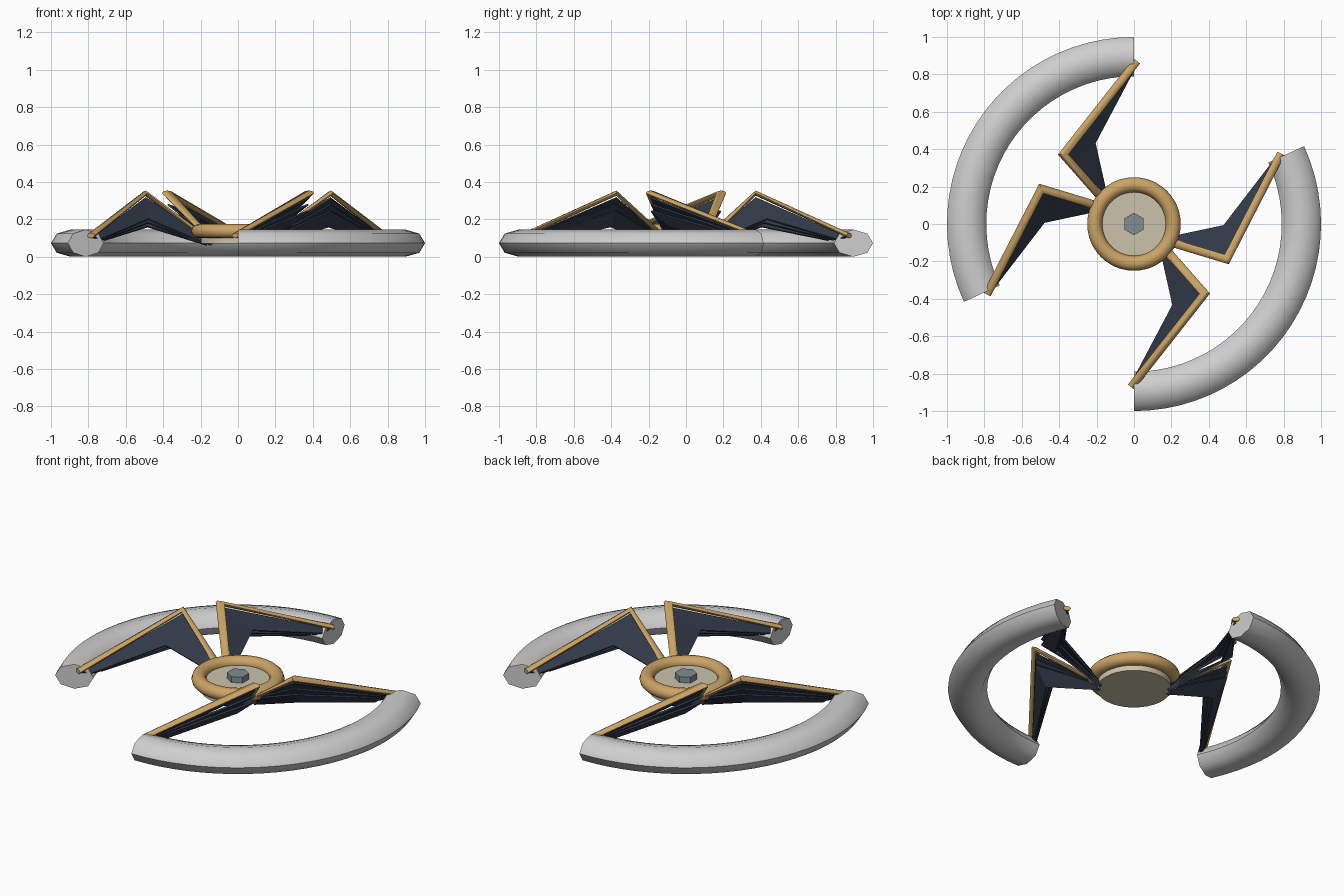
import bpy, bmesh, math
from mathutils import Vector, Matrix

if "Cube" in bpy.data.objects:
    bpy.data.objects.remove(bpy.data.objects["Cube"])


def material(name, rgb):
    m = bpy.data.materials.new(name)
    m.use_nodes = True
    m.diffuse_color = (*rgb, 1)
    m.node_tree.nodes["Principled BSDF"].inputs["Base Color"].default_value = (*rgb, 1)
    return m


GREY = material("light grey", (0.62, 0.62, 0.62))
GOLD = material("gold", (0.60, 0.37, 0.13))
NAVY = material("dark navy", (0.030, 0.042, 0.065))
CREAM = material("cream", (0.60, 0.54, 0.40))
STEEL = material("blue grey", (0.22, 0.27, 0.29))


def finish(bm, name, mat, smooth=None):
    bmesh.ops.recalc_face_normals(bm, faces=bm.faces)
    mesh = bpy.data.meshes.new(name)
    bm.to_mesh(mesh)
    bm.free()
    ob = bpy.data.objects.new(name, mesh)
    bpy.context.collection.objects.link(ob)
    mesh.materials.append(mat)
    if smooth:
        bpy.context.view_layer.objects.active = ob
        ob.select_set(True)
        bpy.ops.object.shade_smooth_by_angle(angle=math.radians(smooth))
        ob.select_set(False)
    return ob


def sweep(bm, path, sides, half_w, half_h, closed=False):
    """Sweep an upright ellipse along (centre, horizontal side vector) pairs."""
    rings = []
    for centre, side in path:
        ring = []
        for i in range(sides):
            a = math.tau * i / sides
            ring.append(bm.verts.new(centre + side * half_w * math.cos(a)
                                     + Vector((0, 0, half_h * math.sin(a)))))
        rings.append(ring)
    pairs = list(zip(rings, rings[1:]))
    if closed:
        pairs.append((rings[-1], rings[0]))
    else:
        bm.faces.new(rings[0])
        bm.faces.new(rings[-1])
    for a, b in pairs:
        for i in range(sides):
            j = (i + 1) % sides
            bm.faces.new((a[i], a[j], b[j], b[i]))


def arc(radius, z, start, end, steps):
    path = []
    for i in range(steps):
        a = start + (end - start) * i / (steps - 1)
        d = Vector((math.cos(a), math.sin(a), 0))
        path.append((d * radius + Vector((0, 0, z)), d))
    return path


def cylinder(name, mat, radius, z0, z1, sides, smooth=None):
    bm = bmesh.new()
    bmesh.ops.create_cone(bm, cap_ends=True, segments=sides, radius1=radius, radius2=radius,
                          depth=z1 - z0, matrix=Matrix.Translation((0, 0, (z0 + z1) / 2)))
    return finish(bm, name, mat, smooth)


# Hub: ring, dish and hexagonal bolt
bm = bmesh.new()
sweep(bm, arc(0.21, 0.137, 0, math.tau * 47 / 48, 48), 12, 0.04, 0.038, closed=True)
finish(bm, "hub_ring", GOLD, 60)
cylinder("hub_dish", CREAM, 0.2, 0.07, 0.135, 48, 40)
cylinder("hub_bolt", STEEL, 0.06, 0.13, 0.17, 6)

# Each side is laid out along its own middle axis, then turned into place
HALF_ARC = 1.0
ROD = [Vector((0.225, 0.025, 0.125)), Vector((0.519, 0.109, 0.34)), Vector((0.458, 0.742, 0.113))]
TOP = [Vector((0.21, 0.028, 0.115)), Vector((0.517, 0.111, 0.315)), Vector((0.458, 0.725, 0.105))]
LOW = [Vector((0.18, 0.025, 0.065)), Vector((0.409, 0.252, 0.20)), Vector((0.445, 0.68, 0.09))]
LAYERS = 3


def rod(bm, points):
    dirs = [(b - a).normalized() for a, b in zip(points, points[1:])]
    flat = [Vector((d.y, -d.x, 0)).normalized() for d in dirs]
    mitre = (flat[0] + flat[1]).normalized()
    mitre /= mitre.dot(flat[0])
    sweep(bm, list(zip(points, (flat[0], mitre, flat[1]))), 8, 0.022, 0.014)


def wing_layer(bm, k):
    """One chevron plate; lower layers sit further under the rod and end sooner."""
    top = [p + Vector((0, 0, -drop * k)) for p, drop in zip(TOP, (0.004, 0.035, 0.008))]
    low = [p + Vector((0.02, -0.03, -0.02)) * k * w for p, w in zip(LOW, (0.1, 1, 0.3))]
    top[2] = top[2].lerp(top[1], 0.06 * k)
    low[2] = low[2].lerp(low[1], 0.06 * k)
    upper = [bm.verts.new(p) for p in top]
    lower = [bm.verts.new(p) for p in low]
    for i in range(2):
        bm.faces.new((upper[i], upper[i + 1], lower[i + 1], lower[i]))


for side, turn in (("right", 0), ("left", math.pi)):
    axis = math.pi / 2 + HALF_ARC + turn
    place = Matrix.Rotation(axis, 4, "Z")

    # Outer curved grip
    bm = bmesh.new()
    sweep(bm, arc(0.895, 0.0725, axis - HALF_ARC, axis + HALF_ARC, 25), 8, 0.105, 0.0725)
    finish(bm, side + "_outer_tube", GREY, 50)

    for end, flip in (("first", 1), ("second", -1)):
        to_world = place @ Matrix.Diagonal((1, flip, 1, 1))

        # Bent gold rod
        bm = bmesh.new()
        rod(bm, ROD)
        bmesh.ops.transform(bm, matrix=to_world, verts=bm.verts)
        finish(bm, f"{side}_{end}_rod", GOLD, 50)

        # Layered chevron panel under the rod
        bm = bmesh.new()
        for k in range(LAYERS):
            wing_layer(bm, k)
        bmesh.ops.transform(bm, matrix=to_world, verts=bm.verts)
        panel = finish(bm, f"{side}_{end}_panel", NAVY)
        solid = panel.modifiers.new("thickness", "SOLIDIFY")
        solid.thickness = 0.01
        solid.offset = 0
